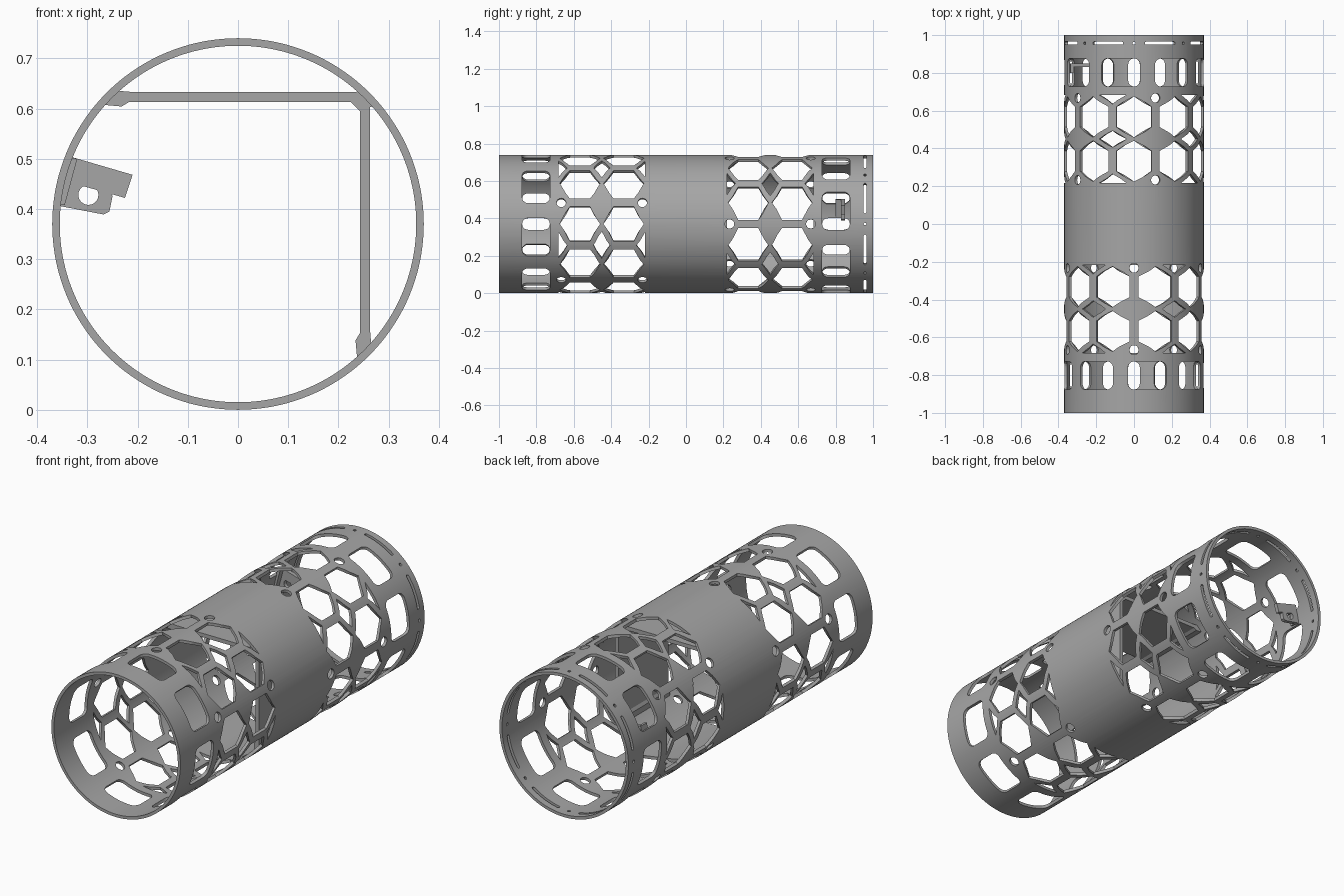
import bpy, bmesh
from math import sin, cos, pi, radians, sqrt

if "Cube" in bpy.data.objects:
    bpy.data.objects.remove(bpy.data.objects["Cube"], do_unlink=True)

R_OUT, R_IN = 0.37, 0.355
HALF = 1.0
SEGMENTS = 144
PITCH = radians(36)          # angle between neighbouring hexagons
HEX_R = 0.108
ROWS = (0.333, 0.567)        # distance of the hexagon rows from the middle

grey = bpy.data.materials.new("printed grey")
grey.use_nodes = True
grey.diffuse_color = (0.38, 0.38, 0.38, 1)
grey.node_tree.nodes["Principled BSDF"].inputs["Base Color"].default_value = (0.38, 0.38, 0.38, 1)


def make_object(name, bm):
    bmesh.ops.recalc_face_normals(bm, faces=bm.faces)
    mesh = bpy.data.meshes.new(name)
    bm.to_mesh(mesh)
    bm.free()
    mesh.materials.append(grey)
    obj = bpy.data.objects.new(name, mesh)
    bpy.context.collection.objects.link(obj)
    return obj


def loft(bm, first, second):
    """Closed prism between two matching loops of points."""
    a = [bm.verts.new(p) for p in first]
    b = [bm.verts.new(p) for p in second]
    n = len(a)
    bm.faces.new(a)
    bm.faces.new(b[::-1])
    for i in range(n):
        j = (i + 1) % n
        bm.faces.new((a[i], b[i], b[j], a[j]))


def polar(r, angle, y):
    return (r * sin(angle), y, R_OUT + r * cos(angle))


def wall_cut(bm, angle, y, shape):
    """Radial cutter from a flat outline: u runs round the wall, v along it."""
    loops = [[polar(r, angle + u / R_OUT, y + v) for u, v in shape] for r in (0.31, 0.42)]
    loft(bm, *loops)


def ngon(r, n, start=0.0):
    return [(r * cos(start + 2 * pi * i / n), r * sin(start + 2 * pi * i / n)) for i in range(n)]


def rounded(hu, hv, r, steps=5):
    pts = []
    for q, (su, sv) in enumerate(((1, 1), (-1, 1), (-1, -1), (1, -1))):
        for k in range(steps + 1):
            t = pi / 2 * (q + k / steps)
            pts.append((su * (hu - r) + r * cos(t), sv * (hv - r) + r * sin(t)))
    return pts


def cut(obj, bm):
    bmesh.ops.triangulate(bm, faces=bm.faces)
    cutter = make_object(obj.name + "_cutter", bm)
    cutter.hide_render = True
    mod = obj.modifiers.new("openings", "BOOLEAN")
    mod.operation = "DIFFERENCE"
    mod.solver = "EXACT"
    mod.object = cutter
    bpy.context.view_layer.objects.active = obj
    bpy.ops.object.modifier_apply(modifier=mod.name)
    bpy.data.objects.remove(cutter, do_unlink=True)


def smooth(obj):
    bpy.ops.object.select_all(action="DESELECT")
    obj.select_set(True)
    bpy.context.view_layer.objects.active = obj
    bpy.ops.object.shade_smooth_by_angle(angle=radians(25))


# Tube wall
bm = bmesh.new()
rings = []
for r, y in ((R_OUT, -HALF), (R_OUT, HALF), (R_IN, HALF), (R_IN, -HALF)):
    rings.append([bm.verts.new(polar(r, 2 * pi * i / SEGMENTS, y)) for i in range(SEGMENTS)])
for k in range(4):
    a, b = rings[k], rings[(k + 1) % 4]
    for i in range(SEGMENTS):
        j = (i + 1) % SEGMENTS
        bm.faces.new((a[i], a[j], b[j], b[i]))
tube = make_object("tube_wall", bm)

# Lattice openings, end windows and slits
hexagon = ngon(HEX_R, 6, pi / 2)
diamond = [(0.076, 0), (0, 0.044), (-0.076, 0), (0, -0.044)]
round_hole = ngon(0.025, 20)
window = rounded(0.105, 0.074, 0.032)
slit = rounded(0.088, 0.008, 0.007, 2)
dot = ngon(0.008, 10)

cuts = bmesh.new()
for side in (-1, 1):
    offset = PITCH / 2 if side < 0 else 0
    middle = sum(ROWS) / 2
    for i in range(10):
        for row in ROWS:
            wall_cut(cuts, offset + i * PITCH, side * row, hexagon)
        gap = offset + (i + 0.5) * PITCH
        # gaps alternate between bolt holes and diamond lattice
        if i % 2 == (1 if side < 0 else 0):
            for row, out in zip(ROWS, (-1, 1)):
                wall_cut(cuts, gap, side * (row + out * 0.1), round_hole)
        else:
            wall_cut(cuts, gap, side * middle, diamond)
            for row, out in zip(ROWS, (-1, 1)):
                d = side * out
                wedge = [(0, d * 0.068), (0.074, d * 0.115), (-0.074, d * 0.115)]
                wall_cut(cuts, gap, side * row, wedge)
    for k in range(8):
        wall_cut(cuts, radians(-side * 11.25 + 45 * k), side * 0.802, window)
for k in range(8):
    wall_cut(cuts, radians(22.5 + 45 * k), 0.957, slit)
    wall_cut(cuts, radians(45 * k), 0.957, dot)
cut(tube, cuts)
smooth(tube)


def extrusion(name, outline, y0, y1, hole=None):
    """Prism along y from an x-z outline, with an optional round hole (x, z, r)."""
    bm = bmesh.new()
    loft(bm, [(x, y0, z) for x, z in outline], [(x, y1, z) for x, z in outline])
    obj = make_object(name, bm)
    if hole:
        hx, hz, r = hole
        drill = bmesh.new()
        ring = [(hx + u, hz + v) for u, v in ngon(r, 24)]
        loft(drill, [(x, y0 - 0.05, z) for x, z in ring], [(x, y1 + 0.05, z) for x, z in ring])
        cut(obj, drill)
    smooth(obj)
    return obj


# Inner mounting plates in the middle section
PLATE = 0.205
extrusion("top_plate", [(-0.252, 0.613), (0.252, 0.613), (0.252, 0.633), (-0.252, 0.633)], -PLATE, PLATE)
extrusion("side_plate", [(0.243, 0.122), (0.263, 0.122), (0.263, 0.618), (0.243, 0.618)], -PLATE, PLATE)
extrusion("corner_gusset", [(0.225, 0.613), (0.243, 0.595), (0.27, 0.605), (0.24, 0.64)], -PLATE, PLATE)

# Screw bosses at the free edges of the plates
boss = [(-0.264, 0.607), (-0.232, 0.604), (-0.215, 0.614), (-0.212, 0.633), (-0.247, 0.636)]
extrusion("top_boss", boss, -PLATE, PLATE, (-0.236, 0.62, 0.006))
# the same boss reflected across the tube's diagonal
reflected = [(z - R_OUT, x + R_OUT) for x, z in boss]
extrusion("side_boss", reflected, -PLATE, PLATE, (0.25, 0.134, 0.006))

# Small bracket on the right wall near the back end
extrusion("bracket_plate",
          [(-0.356, 0.406), (-0.268, 0.389), (-0.256, 0.395), (-0.25, 0.425), (-0.262, 0.47), (-0.342, 0.47)],
          0.83, 0.85, (-0.298, 0.428, 0.02))
extrusion("bracket_arm",
          [(-0.346, 0.456), (-0.225, 0.422), (-0.21, 0.468), (-0.33, 0.503)], 0.83, 0.85)
extrusion("bracket_foot",
          [(-0.358, 0.41), (-0.345, 0.408), (-0.32, 0.5), (-0.335, 0.503)], 0.8, 0.85)
